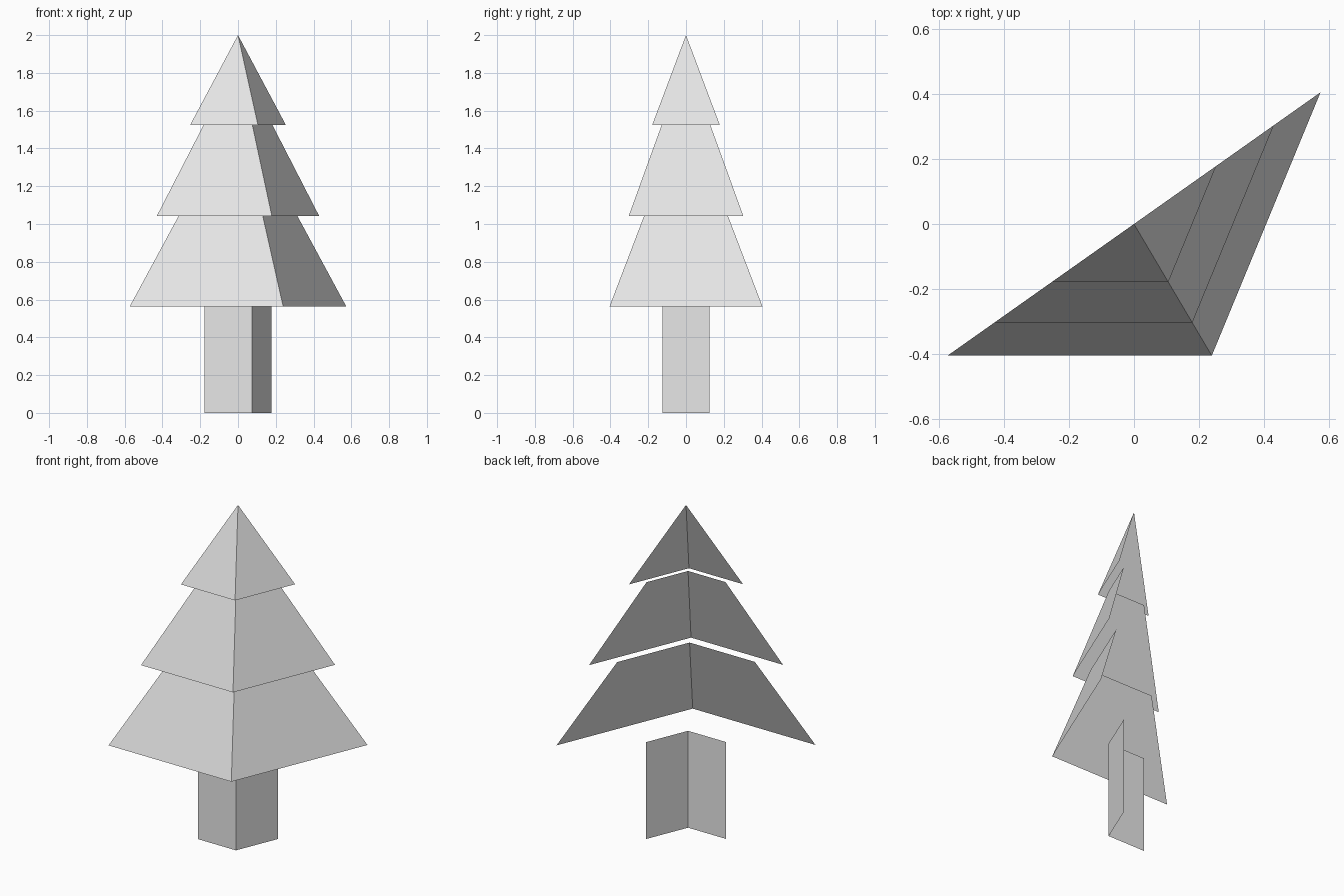
import bpy
from mathutils import Vector

cube = bpy.data.objects.get("Cube")
if cube:
    bpy.data.objects.remove(cube, do_unlink=True)

grey = bpy.data.materials.new("light grey")
grey.use_nodes = True
COLOUR = (0.8, 0.8, 0.8, 1.0)
grey.diffuse_color = COLOUR
grey.node_tree.nodes["Principled BSDF"].inputs["Base Color"].default_value = COLOUR

# Plan outline shared by all parts: an open two-sided corner of half-width 1
PLAN = [Vector((-1, -0.706, 0)), Vector((0.417, -0.706, 0)), Vector((1, 0.706, 0))]


def folded_panel(name, low_width, low_z, high_width, high_z):
    """Two flat faces meeting at a front edge, open behind."""
    low = [p * low_width + Vector((0, 0, low_z)) for p in PLAN]
    if high_width:
        verts = low + [p * high_width + Vector((0, 0, high_z)) for p in PLAN]
        faces = [(0, 1, 4, 3), (1, 2, 5, 4)]
    else:
        verts = low + [Vector((0, 0, high_z))]
        faces = [(0, 1, 3), (1, 2, 3)]
    mesh = bpy.data.meshes.new(name)
    mesh.from_pydata(verts, [], faces)
    mesh.materials.append(grey)
    obj = bpy.data.objects.new(name, mesh)
    bpy.context.collection.objects.link(obj)


# Trunk and three tiers of branches
folded_panel("trunk", 0.178, 0, 0.178, 0.58)
folded_panel("lower_branches", 0.574, 0.562, 0.305, 1.06)
folded_panel("middle_branches", 0.43, 1.042, 0.175, 1.538)
folded_panel("top_branches", 0.253, 1.525, 0, 2)
